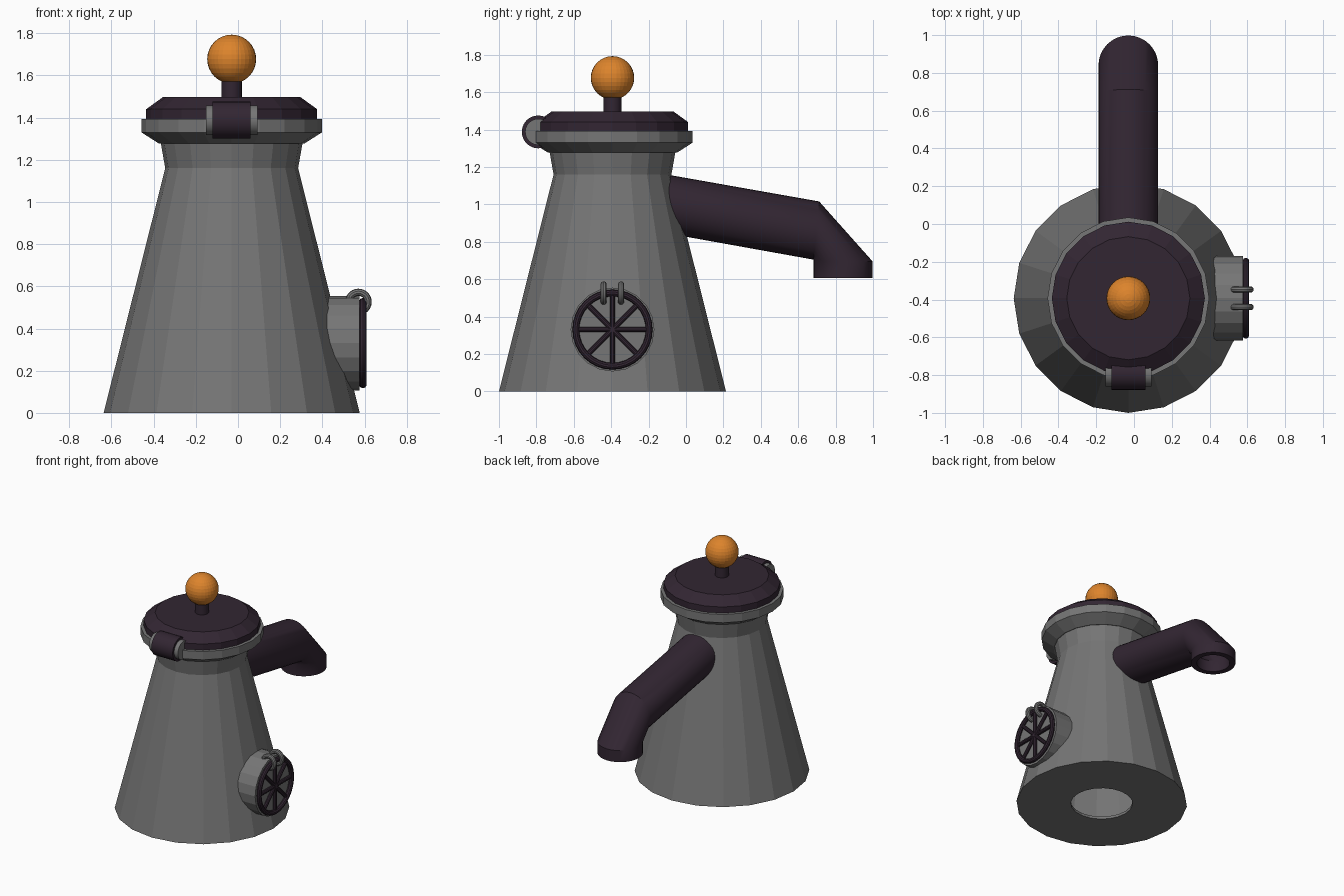
import bpy, bmesh, math
from math import cos, sin, pi, tau
from mathutils import Vector, Matrix

if "Cube" in bpy.data.objects:
    bpy.data.objects.remove(bpy.data.objects["Cube"], do_unlink=True)

CX, CY = -0.03, -0.393      # vessel axis


def material(name, rgb):
    m = bpy.data.materials.new(name)
    m.use_nodes = True
    m.diffuse_color = (*rgb, 1)
    m.node_tree.nodes["Principled BSDF"].inputs["Base Color"].default_value = (*rgb, 1)
    return m


GREY = material("grey metal", (0.18, 0.18, 0.18))
DARK = material("dark plum", (0.032, 0.019, 0.032))
ORANGE = material("orange knob", (0.72, 0.23, 0.025))


def finish(name, bm, mat, smooth=False):
    bmesh.ops.recalc_face_normals(bm, faces=bm.faces[:])
    me = bpy.data.meshes.new(name)
    bm.to_mesh(me)
    bm.free()
    me.materials.append(mat)
    ob = bpy.data.objects.new(name, me)
    bpy.context.collection.objects.link(ob)
    if smooth:
        bpy.ops.object.select_all(action='DESELECT')
        ob.select_set(True)
        bpy.context.view_layer.objects.active = ob
        bpy.ops.object.shade_smooth_by_angle(angle=math.radians(32))
    return ob


def skin(name, rings, mat, closed=False, caps=True, smooth=False):
    """Bridge a list of equal point rings into a surface."""
    bm = bmesh.new()
    rows = [[bm.verts.new(p) for p in ring] for ring in rings]
    n = len(rows[0])
    pairs = list(zip(rows, rows[1:])) + ([(rows[-1], rows[0])] if closed else [])
    for a, b in pairs:
        for i in range(n):
            j = (i + 1) % n
            bm.faces.new((a[i], a[j], b[j], b[i]))
    if caps and not closed:
        bm.faces.new(rows[0])
        bm.faces.new(rows[-1])
    return finish(name, bm, mat, smooth)


def lathe(name, profile, mat, sides=20, centre=(CX, CY, 0), axis='Z', **kw):
    """Revolve (radius, height) pairs around the z or x axis."""
    c = Vector(centre)
    turn = Matrix.Rotation(pi / 2, 3, 'Y') if axis == 'X' else Matrix.Identity(3)
    rings = [[c + turn @ Vector((r * cos(tau * i / sides), r * sin(tau * i / sides), h))
              for i in range(sides)] for r, h in profile]
    return skin(name, rings, mat, **kw)


def torus(name, centre, major, minor, axis, mat, sides=32):
    prof = [(major + minor * cos(tau * k / 10), minor * sin(tau * k / 10)) for k in range(10)]
    return lathe(name, prof, mat, sides, centre, axis, closed=True, smooth=True)


# hollow vessel with a round opening in its floor
lathe("body", [(0.22, 0), (0.607, 0), (0.315, 1.16), (0.338, 1.29),
               (0.318, 1.29), (0.295, 1.16), (0.58, 0.02), (0.22, 0.02)], GREY, closed=True)
lathe("rim", [(0.345, 1.277), (0.428, 1.33), (0.428, 1.393), (0.3, 1.393)], GREY)

# lid, stem and ball knob
lathe("lid", [(0.405, 1.38), (0.405, 1.44), (0.326, 1.497)], DARK)
lathe("knob_stem", [(0.048, 1.48), (0.048, 1.6)], DARK, smooth=True)
bm = bmesh.new()
bmesh.ops.create_uvsphere(bm, u_segments=32, v_segments=16, radius=0.116,
                          matrix=Matrix.Translation((CX, CY, 1.677)))
finish("knob_ball", bm, ORANGE)

# hinge at the front of the lid
hinge = (CX, -0.79, 1.388)
lathe("hinge_barrel", [(0.088, -0.09), (0.088, 0.09)], DARK, 24, hinge, 'X', smooth=True)
lathe("hinge_pin", [(0.07, -0.122), (0.07, 0.122)], GREY, 24, hinge, 'X', smooth=True)


# bent spout: each section spans a top point and a bottom point in the y-z plane
def section(top, bottom, radius=0.158, scale=1.0, n=32):
    t, b = Vector((CX, *top)), Vector((CX, *bottom))
    mid, half = (t + b) / 2, (t - b) / 2 * scale
    side = Vector((radius * scale, 0, 0))
    return [mid + half * cos(tau * i / n) + side * sin(tau * i / n) for i in range(n)]


elbow = ((0.712, 1.016), (0.682, 0.705))
bend = ((0.998, 0.695), (0.682, 0.695))
mouth = ((0.998, 0.607), (0.682, 0.607))
skin("spout", [section((-0.12, 1.163), (-0.12, 0.849)), section(*elbow), section(*bend),
               section(*mouth), section(*mouth, scale=0.74), section(*bend, scale=0.74),
               section(*elbow, scale=0.74)], DARK, smooth=True)

# side port with a spoked wheel cover
PZ = 0.331
lathe("side_port", [(0.224, 0.4), (0.224, 0.577)], GREY, 20, (0, CY, PZ), 'X')
torus("wheel_ring", (0.592, CY, PZ), 0.196, 0.018, 'X', DARK)
for k in range(4):
    turn = Matrix.Rotation(k * pi / 4, 4, 'X')
    bm = bmesh.new()
    bmesh.ops.create_cone(bm, cap_ends=True, segments=10, radius1=0.014, radius2=0.014,
                          depth=0.39, matrix=Matrix.Translation((0.588, CY, PZ)) @ turn)
    finish(f"wheel_spoke_{k + 1}", bm, DARK, True)

# two hoops that hang the wheel from the port
for side, y in (("right", -0.44), ("left", -0.347)):
    ob = torus(f"hoop_{side}", (0, 0, 0), 0.046, 0.017, 'Z', GREY, 24)
    ob.rotation_euler = (pi / 2, 0, 0)
    ob.location = (0.571, y, 0.526)
